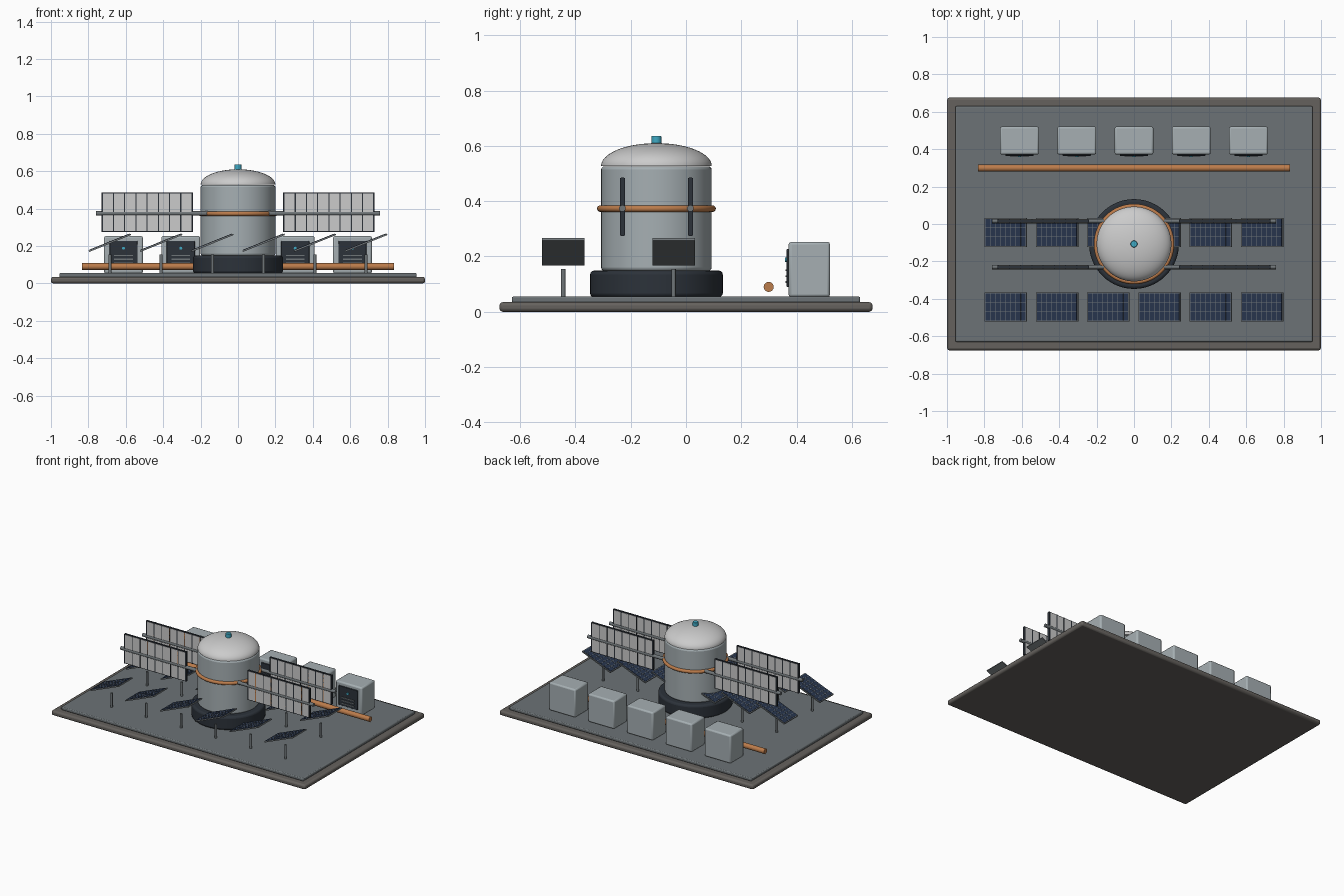
import bpy, math
from mathutils import Matrix, Vector

if "Cube" in bpy.data.objects:
    bpy.data.objects.remove(bpy.data.objects["Cube"])

def mat(name, r, g, b):
    m = bpy.data.materials.new(name)
    m.diffuse_color = (r, g, b, 1)
    m.use_nodes = True
    m.node_tree.nodes["Principled BSDF"].inputs["Base Color"].default_value = m.diffuse_color
    return m

SLAB = mat("concrete", 0.13, 0.12, 0.11)
PAD = mat("pad_grey", 0.15, 0.17, 0.18)
HULL = mat("hull_grey", 0.38, 0.43, 0.45)
PALE = mat("pale_grey", 0.6, 0.6, 0.6)
DARK = mat("dark_steel", 0.025, 0.032, 0.042)
STEEL = mat("steel", 0.16, 0.18, 0.19)
COPPER = mat("copper", 0.5, 0.2, 0.07)
BLUE = mat("cell_blue", 0.02, 0.035, 0.075)
CYAN = mat("cyan_lamp", 0.05, 0.4, 0.55)

def finish(o, name, m, bevel=0, seg=3):
    o.name = name
    o.data.materials.append(m)
    if bevel:
        b = o.modifiers.new("bevel", 'BEVEL')
        b.width, b.segments = bevel, seg
        b.limit_method = 'ANGLE'
    bpy.ops.object.shade_smooth_by_angle(angle=math.radians(35))
    return o

def box(name, c, s, m, bevel=0, frame=None):
    bpy.ops.mesh.primitive_cube_add(size=1)
    o = bpy.context.object
    o.data.transform(Matrix.Diagonal((*s, 1)))
    finish(o, name, m, bevel, 2)
    o.matrix_world = (frame or Matrix()) @ Matrix.Translation(c)
    return o

def cyl(name, c, r, h, m, axis='Z', bevel=0, verts=24):
    rot = {'Z': (0, 0, 0), 'X': (0, math.pi / 2, 0), 'Y': (math.pi / 2, 0, 0)}[axis]
    bpy.ops.mesh.primitive_cylinder_add(vertices=verts, radius=r, depth=h, location=c, rotation=rot)
    return finish(bpy.context.object, name, m, bevel)

# ground slab and inset pad
box("base_slab", (0, 0, 0.0175), (2, 1.35, 0.035), SLAB, 0.012)
box("base_pad", (0, 0, 0.044), (1.91, 1.26, 0.022), PAD, 0.006)

# central vessel
TY = -0.107
cyl("vessel_plinth", (0, TY, 0.101), 0.24, 0.096, DARK, bevel=0.014, verts=64)
cyl("vessel_body", (0, TY, 0.337), 0.2, 0.378, HULL, bevel=0.012, verts=64)
bpy.ops.mesh.primitive_uv_sphere_add(segments=64, ring_count=32, radius=1, location=(0, TY, 0.528))
dome = bpy.context.object
for v in dome.data.vertices:
    v.co = Vector((v.co.x * 0.2, v.co.y * 0.2, max(v.co.z, 0) * 0.082))
finish(dome, "vessel_dome", PALE)
cyl("dome_beacon", (0, TY, 0.618), 0.018, 0.036, CYAN, bevel=0.003)
bpy.ops.mesh.primitive_torus_add(major_radius=0.203, minor_radius=0.012, major_segments=64,
                                 minor_segments=12, location=(0, TY, 0.373))
finish(bpy.context.object, "vessel_band", COPPER)

# radiator wings: core, face plates, ribs, copper tubes, carrying rod
for side in (-1, 1):
    for dy in (-0.123, 0.123):
        y, x, z = TY + dy, side * 0.486, 0.38
        cyl("radiator_rod", (side * 0.46, y, 0.374), 0.012, 0.6, STEEL, 'X')
        box("radiator_core", (x, y, z), (0.49, 0.012, 0.21), DARK)
        for s in (-1, 1):
            box("radiator_face", (x, y + s * 0.0065, z), (0.48, 0.003, 0.2), PALE)
        for i in range(9):
            box("radiator_rib", (x + (i - 4) * 0.06, y, z), (0.006, 0.019, 0.208), DARK)
        for i in range(4):
            box("radiator_tube", (x + (i - 1.5) * 0.12, y - 0.007, z), (0.006, 0.005, 0.2), COPPER)

# tilted solar panels in two rows
for y in (-0.444, -0.045):
    for i in range(6):
        x = (i - 2.5) * 0.274
        cyl("solar_post", (x, y, 0.104), 0.008, 0.102, STEEL, verts=16)
        F = Matrix.Translation((x, y, 0.217)) @ Matrix.Rotation(math.radians(-22), 4, 'Y')
        box("solar_frame", (0, 0, 0), (0.242, 0.154, 0.008), STEEL, frame=F)
        box("solar_cells", (0, 0, 0.004), (0.23, 0.143, 0.004), BLUE, frame=F)
        for k in range(7):
            box("solar_line", ((k - 3) * 0.029, 0, 0.006), (0.0025, 0.143, 0.002), STEEL, frame=F)
        for k in (-1, 1):
            box("solar_cross_line", (0, k * 0.024, 0.006), (0.23, 0.0025, 0.002), STEEL, frame=F)

# equipment cabinets with front grilles
for i in range(5):
    x = (i - 2) * 0.306
    box("cabinet", (x, 0.446, 0.153), (0.208, 0.15, 0.2), HULL, 0.01)
    box("cabinet_door", (x, 0.369, 0.158), (0.15, 0.01, 0.138), DARK, 0.003)
    for z in (0.108, 0.129, 0.15):
        box("cabinet_slat", (x, 0.363, z), (0.1, 0.006, 0.006), STEEL)
    cyl("cabinet_lamp", (x, 0.362, 0.188), 0.008, 0.008, CYAN, 'Y', verts=16)

# supply pipe
cyl("supply_pipe", (0, 0.299, 0.09), 0.018, 1.67, COPPER, 'X', verts=32)
